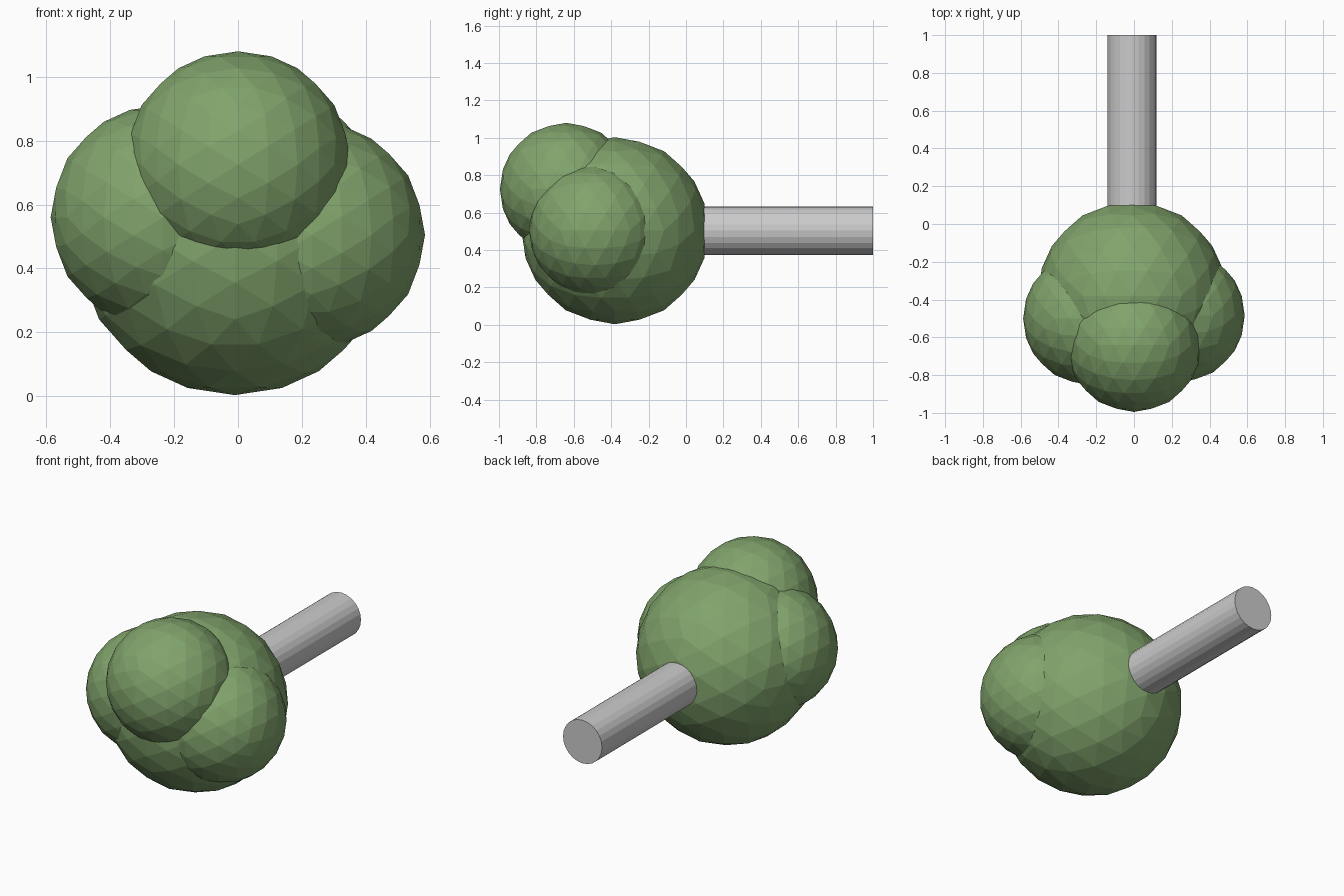
import bpy, bmesh, math
from mathutils import Matrix

if "Cube" in bpy.data.objects:
    bpy.data.objects.remove(bpy.data.objects["Cube"])

leaf = bpy.data.materials.new("leaf_green")
leaf.diffuse_color = (0.22, 0.37, 0.15, 1)
leaf.use_nodes = True
leaf.node_tree.nodes["Principled BSDF"].inputs["Base Color"].default_value = leaf.diffuse_color


def add_object(name, bm, material=None):
    mesh = bpy.data.meshes.new(name)
    bm.to_mesh(mesh)
    bm.free()
    obj = bpy.data.objects.new(name, mesh)
    bpy.context.collection.objects.link(obj)
    if material:
        mesh.materials.append(material)
    return obj


def foliage(name, centre, radius):
    # faceted ball, turned so that an edge midpoint faces each axis
    bm = bmesh.new()
    turn = Matrix.Rotation(-math.atan(2) / 2, 4, 'Y')
    bmesh.ops.create_icosphere(bm, subdivisions=3, radius=radius,
                               matrix=Matrix.Translation(centre) @ turn)
    return add_object(name, bm, leaf)


# Foliage: one large ball with three smaller ones around its front
foliage("foliage_main", (-0.01, -0.38, 0.503), 0.5)
foliage("foliage_top", (0.0, -0.64, 0.725), 0.355)
foliage("foliage_left", (-0.235, -0.5, 0.56), 0.352)
foliage("foliage_right", (0.232, -0.485, 0.505), 0.354)

# Trunk: cylinder lying along y, sunk into the main ball
y0, y1 = -0.2, 1.0
bm = bmesh.new()
bmesh.ops.create_cone(bm, cap_ends=True, segments=24, radius1=0.13, radius2=0.13,
                      depth=y1 - y0,
                      matrix=Matrix.Translation((-0.01, (y0 + y1) / 2, 0.503))
                      @ Matrix.Rotation(math.pi / 2, 4, 'X'))
add_object("trunk", bm)
